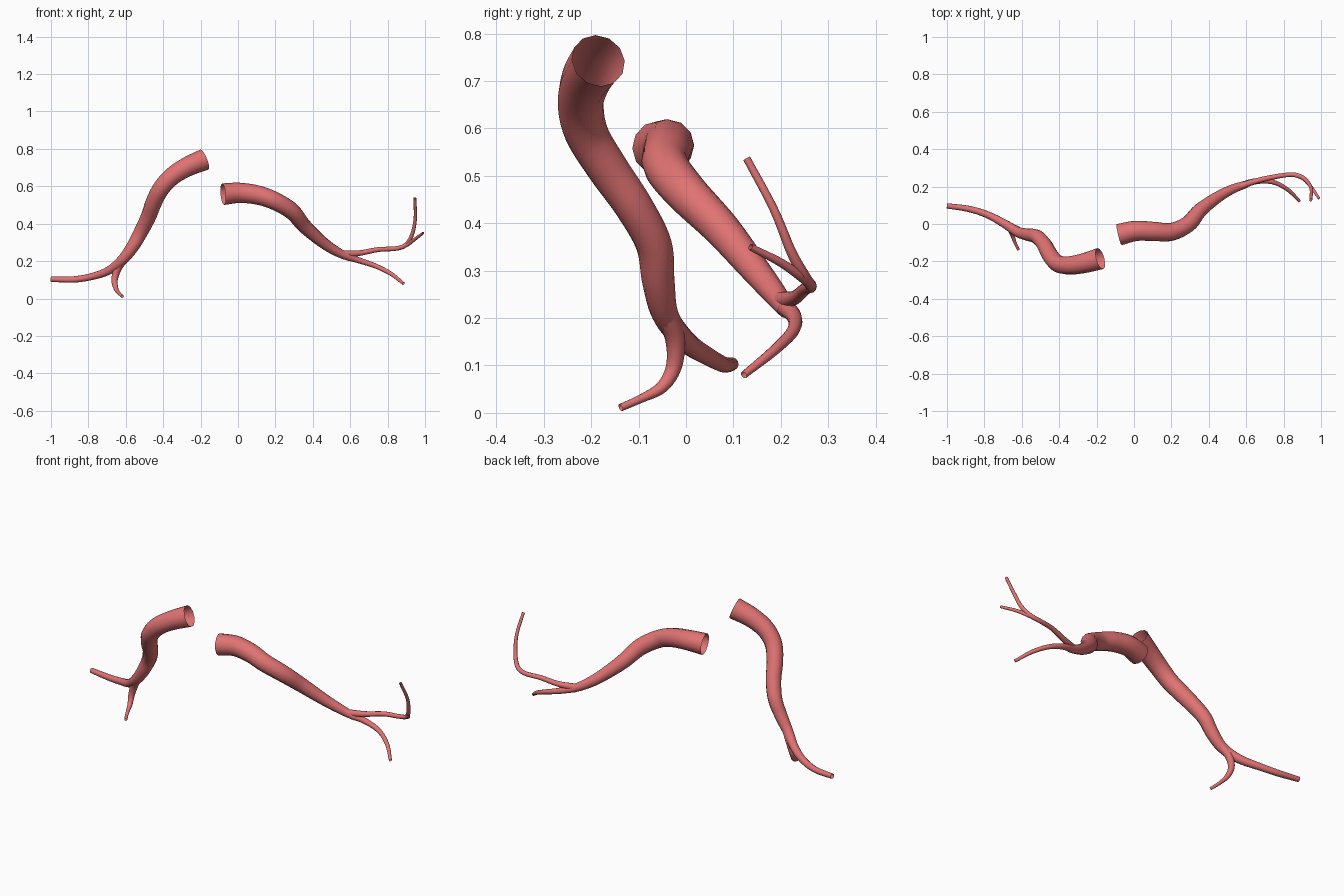
import bpy, bmesh, math
from mathutils import Vector

SIDES, STEPS = 12, 6

mat = bpy.data.materials.new("vessel_red")
mat.diffuse_color = (0.75, 0.17, 0.17, 1)


def spline(pts):
    """Catmull-Rom through (x, y, z, radius) points."""
    p = [Vector(q) for q in pts]
    p = [2 * p[0] - p[1]] + p + [2 * p[-1] - p[-2]]
    out = []
    for i in range(1, len(p) - 2):
        a, b, c, d = p[i - 1:i + 3]
        for s in range(STEPS):
            t = s / STEPS
            out.append(0.5 * (2 * b + (c - a) * t + (2 * a - 5 * b + 4 * c - d) * t * t
                              + (3 * b - a - 3 * c + d) * t ** 3))
    out.append(p[-2])
    return out


def vessel(name, pts):
    """Open-ended tapering tube swept along the path."""
    path = spline(pts)
    pos = [q.to_3d() for q in path]
    bm = bmesh.new()
    rings, normal = [], Vector((0, 0, 1))
    for i, q in enumerate(path):
        tan = (pos[min(i + 1, len(pos) - 1)] - pos[max(i - 1, 0)]).normalized()
        normal = (normal - tan * normal.dot(tan)).normalized()
        side = tan.cross(normal)
        rings.append([bm.verts.new(pos[i] + q[3] * (normal * math.cos(a) + side * math.sin(a)))
                      for a in (2 * math.pi * k / SIDES for k in range(SIDES))])
    for r0, r1 in zip(rings, rings[1:]):
        for k in range(SIDES):
            n = (k + 1) % SIDES
            bm.faces.new((r0[k], r0[n], r1[n], r1[k])).smooth = True
    me = bpy.data.meshes.new(name)
    bm.to_mesh(me)
    bm.free()
    me.materials.append(mat)
    bpy.context.collection.objects.link(bpy.data.objects.new(name, me))


# Vessel tree on the -x side
vessel("left_trunk", [
    (-.18, -.185, .743, .058), (-.27, -.21, .705, .053), (-.35, -.222, .655, .049),
    (-.41, -.21, .59, .046), (-.45, -.165, .515, .044), (-.48, -.11, .435, .041),
    (-.52, -.068, .355, .038), (-.565, -.058, .275, .034), (-.62, -.043, .205, .028),
    (-.69, .0, .15, .023), (-.78, .048, .118, .019), (-.88, .08, .102, .017),
    (-1, .097, .103, .014)])
vessel("left_lower_branch", [
    (-.61, -.045, .215, .025), (-.643, -.024, .16, .021), (-.66, -.025, .1, .017),
    (-.653, -.05, .055, .013), (-.638, -.095, .03, .009), (-.618, -.138, .011, .008)])

# Vessel tree on the +x side
vessel("right_trunk", [
    (-.08, -.057, .558, .058), (.01, -.037, .565, .054), (.11, -.04, .552, .051),
    (.2, -.042, .52, .048), (.29, .0, .465, .045), (.355, .075, .388, .039),
    (.45, .145, .303, .031), (.53, .188, .25, .025), (.6, .212, .218, .019)])
vessel("right_upper_branch", [
    (.55, .196, .236, .02), (.65, .229, .243, .015), (.75, .252, .262, .013),
    (.84, .264, .267, .012), (.895, .252, .285, .012), (.93, .222, .34, .0105),
    (.948, .185, .43, .009), (.945, .128, .537, .008)])
vessel("right_upper_twig", [
    (.86, .262, .27, .011), (.905, .243, .287, .01), (.945, .2, .317, .009),
    (.99, .136, .35, .007)])
vessel("right_lower_branch", [
    (.56, .2, .232, .021), (.65, .228, .203, .016), (.74, .225, .172, .013),
    (.82, .185, .131, .011), (.885, .122, .08, .008)])
